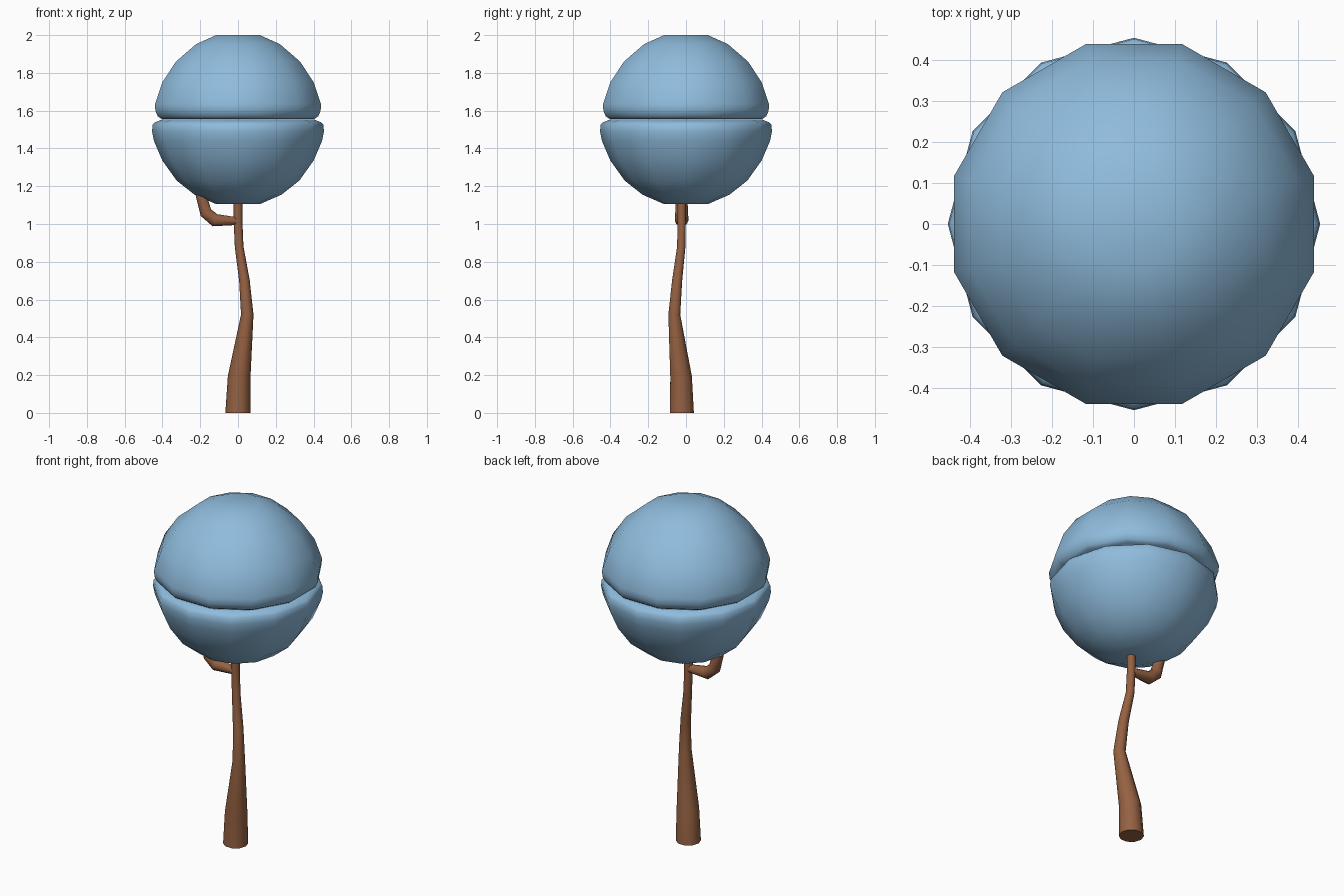
import bpy, bmesh, math
from mathutils import Vector

if "Cube" in bpy.data.objects:
    bpy.data.objects.remove(bpy.data.objects["Cube"])


def material(name, rgb):
    m = bpy.data.materials.new(name)
    m.diffuse_color = (*rgb, 1)
    m.use_nodes = True
    m.node_tree.nodes["Principled BSDF"].inputs["Base Color"].default_value = m.diffuse_color
    return m


blue = material("leaf blue", (0.275, 0.503, 0.723))
brown = material("bark brown", (0.300, 0.120, 0.055))


def build(name, rings, mat, sharp=40):
    """Skin a list of vertex rings, cap both ends, smooth all but sharp edges."""
    bm = bmesh.new()
    loops = [[bm.verts.new(p) for p in ring] for ring in rings]
    n = len(loops[0])
    for a, b in zip(loops, loops[1:]):
        for i in range(n):
            j = (i + 1) % n
            bm.faces.new((a[i], a[j], b[j], b[i]))
    bm.faces.new(loops[0][::-1])
    bm.faces.new(loops[-1])
    bmesh.ops.recalc_face_normals(bm, faces=bm.faces)
    for f in bm.faces:
        f.smooth = True
    for e in bm.edges:
        e.smooth = e.calc_face_angle(0) < math.radians(sharp)
    me = bpy.data.meshes.new(name)
    bm.to_mesh(me)
    bm.free()
    me.materials.append(mat)
    ob = bpy.data.objects.new(name, me)
    bpy.context.collection.objects.link(ob)
    return ob


def lathe(profile, sides, turn):
    return [[(r * math.cos(turn + math.tau * i / sides),
              r * math.sin(turn + math.tau * i / sides), z)
             for i in range(sides)] for r, z in profile]


def tube(path, side, sides=10):
    """Rings around a path of (x, y, z, radius), square to its direction."""
    pts = [Vector(p[:3]) for p in path]
    rings = []
    for k, p in enumerate(pts):
        t = Vector()
        if k > 0:
            t += (p - pts[k - 1]).normalized()
        if k < len(pts) - 1:
            t += (pts[k + 1] - p).normalized()
        if k == 0 and p.z == 0:
            t = Vector((0, 0, 1))      # flat foot on the ground
        t.normalize()
        u = (side - t * side.dot(t)).normalized()
        v = t.cross(u)
        rings.append([p + path[k][3] * (u * math.cos(math.tau * i / sides)
                                        + v * math.sin(math.tau * i / sides))
                      for i in range(sides)])
    return rings


# Lower foliage bowl
build("lower_foliage", lathe([(0.115, 1.105), (0.23, 1.155), (0.325, 1.23),
                              (0.40, 1.335), (0.445, 1.44), (0.455, 1.49),
                              (0.452, 1.525), (0.44, 1.538), (0.405, 1.552)],
                             12, 0), blue)
# Upper foliage dome, turned by half a side
build("upper_foliage", lathe([(0.42, 1.557), (0.44, 1.57), (0.453, 1.60),
                              (0.455, 1.635), (0.415, 1.75), (0.34, 1.86),
                              (0.23, 1.952), (0.12, 2.0)],
                             12, math.radians(15)), blue)
# Crooked tapering trunk
build("trunk", tube([(0, -0.022, 0, 0.067), (0.006, -0.026, 0.19, 0.06),
                     (0.049, -0.062, 0.52, 0.033), (0.034, -0.047, 0.7, 0.028),
                     (0.006, -0.025, 0.88, 0.023), (0, -0.023, 1.02, 0.023),
                     (0, -0.023, 1.2, 0.023)], Vector((1, 0, 0))), brown)
# Bent side branch
build("branch", tube([(0, -0.023, 1.015, 0.021), (-0.122, -0.023, 1.02, 0.036),
                      (-0.17, -0.023, 1.06, 0.034), (-0.195, -0.023, 1.15, 0.03),
                      (-0.21, -0.023, 1.25, 0.025)], Vector((0, 1, 0))), brown, 60)
